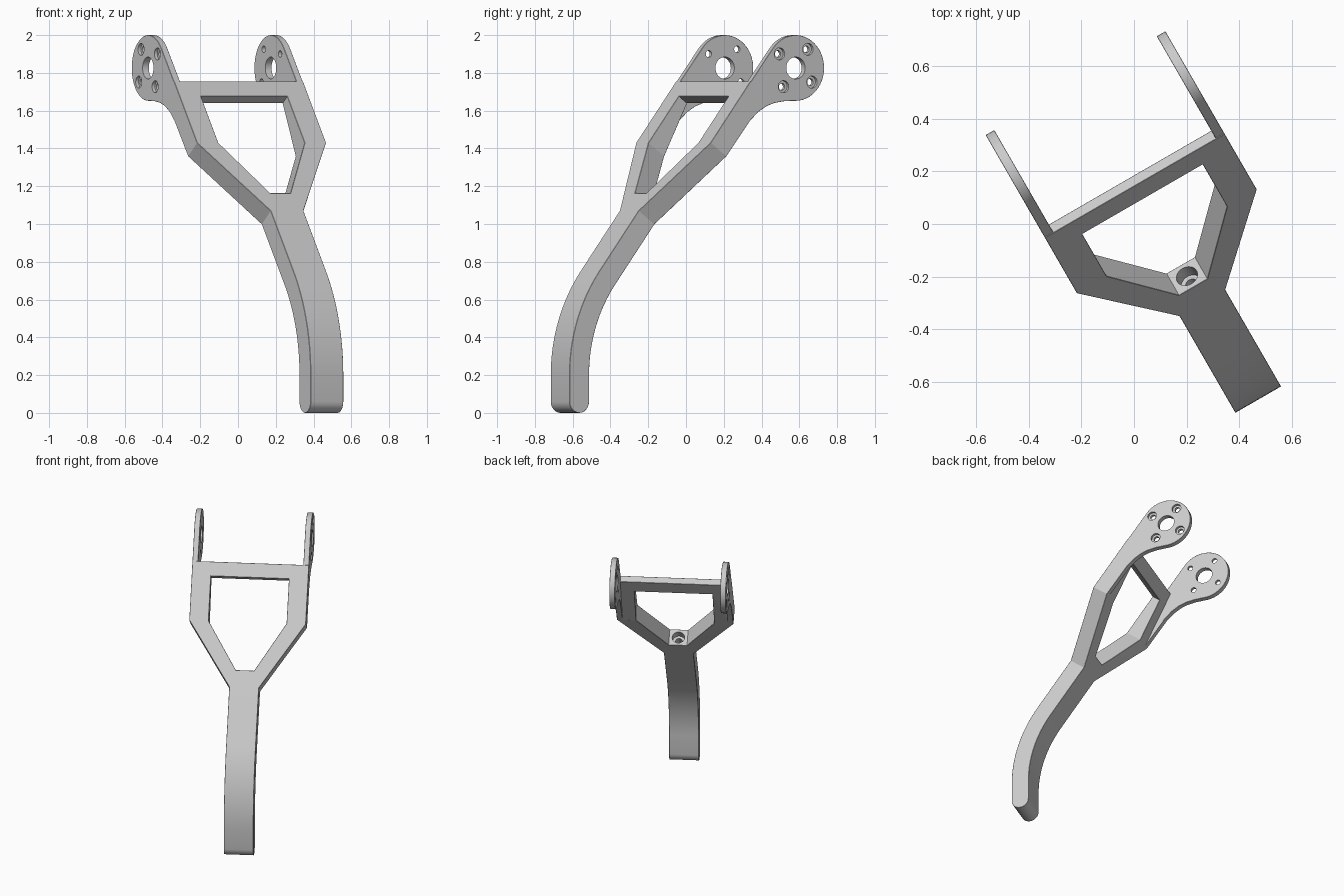
import bpy, bmesh, math
from mathutils import Matrix, Vector

if "Cube" in bpy.data.objects:
    bpy.data.objects.remove(bpy.data.objects["Cube"])

# Local frame: x across the fork, y towards the hubs, z up
ALONG = Vector((0, 0.6, 0.8))       # direction of the sloping frame
NORMAL = Vector((0, -0.8, 0.6))     # out of its front face
KNEE = Vector((0, -0.12, 1.43))     # widest point of the fork, on the front face
HALF, PLATE, THICK = 0.394, 0.038, 0.12
HUB, HUB_R = (0.40, 1.826), 0.174


def arc(centre, radius, start, end, steps):
    angles = [math.radians(start + (end - start) * i / steps) for i in range(steps + 1)]
    return [(centre[0] + radius * math.cos(a), centre[1] + radius * math.sin(a)) for a in angles]


def make_object(name, bm):
    bmesh.ops.recalc_face_normals(bm, faces=bm.faces)
    mesh = bpy.data.meshes.new(name)
    bm.to_mesh(mesh)
    bm.free()
    ob = bpy.data.objects.new(name, mesh)
    bpy.context.collection.objects.link(ob)
    return ob


def prism(name, points, offset):
    bm = bmesh.new()
    face = bm.faces.new([bm.verts.new(p) for p in points])
    new = bmesh.ops.extrude_face_region(bm, geom=[face])["geom"]
    bmesh.ops.translate(bm, vec=offset, verts=[g for g in new if isinstance(g, bmesh.types.BMVert)])
    return make_object(name, bm)


def side_prism(name, profile, x0, x1):
    return prism(name, [(x0, y, z) for y, z in profile], Vector((x1 - x0, 0, 0)))


def frame_prism(name, half_outline, depth):
    outline = half_outline + [(-x, s) for x, s in reversed(half_outline)]
    points = [KNEE + Vector((x, 0, 0)) + ALONG * s + NORMAL * depth for x, s in outline]
    return prism(name, points, NORMAL * (-2 * depth))


def cylinders(name, specs):
    bm = bmesh.new()
    for start, end, radius in specs:
        axis = end - start
        turn = axis.to_track_quat("Z", "Y").to_matrix().to_4x4()
        bmesh.ops.create_cone(bm, cap_ends=True, segments=32, radius1=radius, radius2=radius,
                              depth=axis.length, matrix=Matrix.Translation((start + end) / 2) @ turn)
    return make_object(name, bm)


def combine(ob, other, operation):
    other.hide_render = True
    mod = ob.modifiers.new(operation, "BOOLEAN")
    mod.operation, mod.solver, mod.object = operation, "EXACT", other
    bpy.context.view_layer.update()
    result = bpy.data.meshes.new_from_object(ob.evaluated_get(bpy.context.evaluated_depsgraph_get()))
    ob.modifiers.clear()
    ob.data = result
    bpy.data.objects.remove(other)


# Side profile: rounded foot, curved leg, sloping frame that thins towards the crossbar
bend = (0.107, 0.2)
top = KNEE + ALONG * 0.407
back_knee, back_top = KNEE - NORMAL * THICK, top - NORMAL * 0.045
profile = arc(bend, 0.92, 180, 143.13, 16)
profile += [(p.y, p.z) for p in (KNEE, top, back_top, back_knee)]
profile += arc(bend, 0.80, 143.13, 180, 16)
profile += arc((-0.753, 0.06), 0.06, 0, -180, 12)
fork = side_prism("fork_bracket", profile, -0.6, 0.6)

# Front outline of the leg and fork, then the window
combine(fork, frame_prism("outline", [(0.1, -2), (0.1, -0.45), (HALF, 0), (HALF, 1)], 2), "INTERSECT")
combine(fork, frame_prism("window", [(0.062, -0.333), (0.264, 0), (0.264, 0.308)], 0.25), "DIFFERENCE")

# Hub plates on both sides
plate = [(KNEE.y, KNEE.z)] + arc(HUB, HUB_R, 143.13, -92, 30)
plate += [(0.33, 1.65), (0.27, 1.641), (0.22, 1.623), (0.17, 1.592), (0.12, 1.545)]
plate += [(back_knee.y, back_knee.z)]
for side in (-1, 1):
    combine(fork, side_prism("hub_plate", plate, side * (HALF - PLATE), side * HALF), "UNION")

# Chamfer the outer corners
bm = bmesh.new()
bm.from_mesh(fork.data)
bmesh.ops.remove_doubles(bm, verts=bm.verts, dist=0.0005)
bmesh.ops.dissolve_limit(bm, angle_limit=math.radians(1), verts=bm.verts, edges=bm.edges)
corners = [e for e in bm.edges if e.is_manifold and e.is_convex
           and e.calc_face_angle(0) > math.radians(40)]
bmesh.ops.bevel(bm, geom=corners, offset=0.013, offset_type="OFFSET", segments=1,
                affect="EDGES", clamp_overlap=True)
bm.to_mesh(fork.data)
bm.free()

# Hub bores, counterbored screw holes and the cable hole in the window floor
wide, narrow = [], []
for side in (-1, 1):
    def across(x, y, z):
        return Vector((side * x, y, z))
    narrow.append((across(0.3, *HUB), across(0.5, *HUB), 0.058))
    for y, z in arc(HUB, 0.124, 53, 323, 3):
        narrow.append((across(0.3, y, z), across(0.5, y, z), 0.018))
        wide.append((across(HALF - 0.018, y, z), across(0.5, y, z), 0.032))
floor = KNEE - ALONG * 0.333 - NORMAL * 0.06
wide.append((floor - ALONG * 0.06, floor + ALONG * 0.06, 0.042))
narrow.append((floor - ALONG * 0.16, floor + ALONG * 0.06, 0.024))
combine(fork, cylinders("counterbores", wide), "DIFFERENCE")
combine(fork, cylinders("bores", narrow), "DIFFERENCE")

# Turn into place, colour and shade
fork.data.transform(Matrix.Translation((0.065, 0.0375, 0)) @ Matrix.Rotation(math.radians(30), 4, "Z"))
grey = bpy.data.materials.new("light_grey")
grey.use_nodes = True
grey.diffuse_color = (0.6, 0.6, 0.6, 1)
grey.node_tree.nodes["Principled BSDF"].inputs["Base Color"].default_value = grey.diffuse_color
fork.data.materials.clear()
fork.data.materials.append(grey)
bpy.ops.object.select_all(action="DESELECT")
fork.select_set(True)
bpy.context.view_layer.objects.active = fork
bpy.ops.object.shade_smooth_by_angle(angle=math.radians(25))
